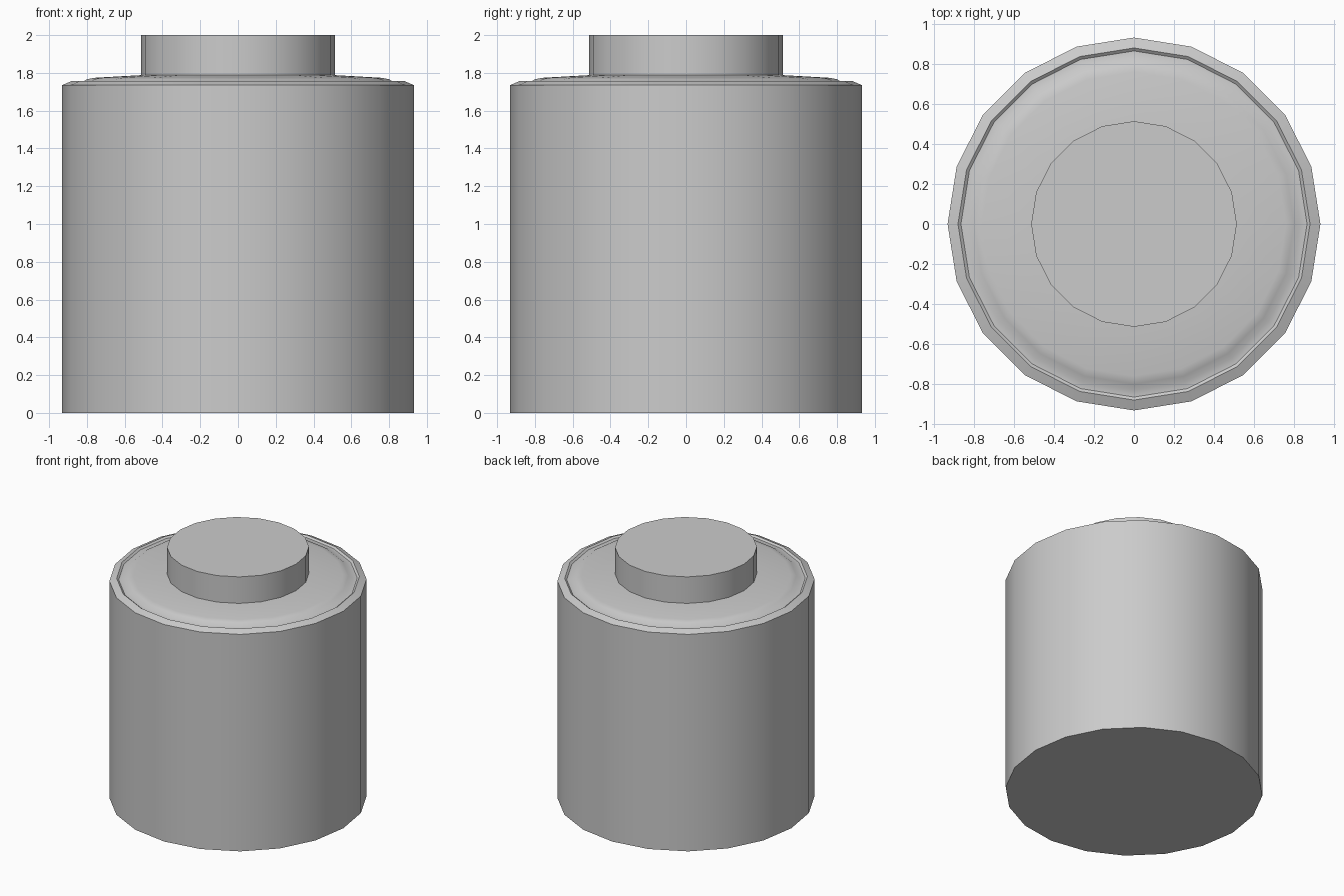
import bpy, bmesh, math

if "Cube" in bpy.data.objects:
    bpy.data.objects.remove(bpy.data.objects["Cube"])

SIDES = 20


def lathe(name, profile):
    """Revolve an (r, z) profile around z, closing both ends with caps."""
    bm = bmesh.new()
    rings = []
    for r, z in profile:
        rings.append([bm.verts.new((r * math.cos(2 * math.pi * i / SIDES),
                                    r * math.sin(2 * math.pi * i / SIDES), z))
                      for i in range(SIDES)])
    for a, b in zip(rings, rings[1:]):
        for i in range(SIDES):
            j = (i + 1) % SIDES
            bm.faces.new((a[i], a[j], b[j], b[i]))
    bm.faces.new(rings[0][::-1])
    bm.faces.new(rings[-1])
    mesh = bpy.data.meshes.new(name)
    bm.to_mesh(mesh)
    bm.free()
    obj = bpy.data.objects.new(name, mesh)
    bpy.context.collection.objects.link(obj)
    bpy.ops.object.select_all(action='DESELECT')
    obj.select_set(True)
    bpy.context.view_layer.objects.active = obj
    bpy.ops.object.shade_smooth_by_angle(angle=math.radians(30))
    return obj


# Body with sloped rim, shallow groove, domed shoulder and raised cap
lathe("canister", [
    (0.932, 0), (0.932, 1.735),      # wall
    (0.88, 1.757),                   # rim
    (0.865, 1.745), (0.83, 1.747),   # groove
    (0.80, 1.766), (0.76, 1.774),    # shoulder edge
    (0.514, 1.788),                  # domed shoulder
    (0.514, 2.0),                    # cap
])
